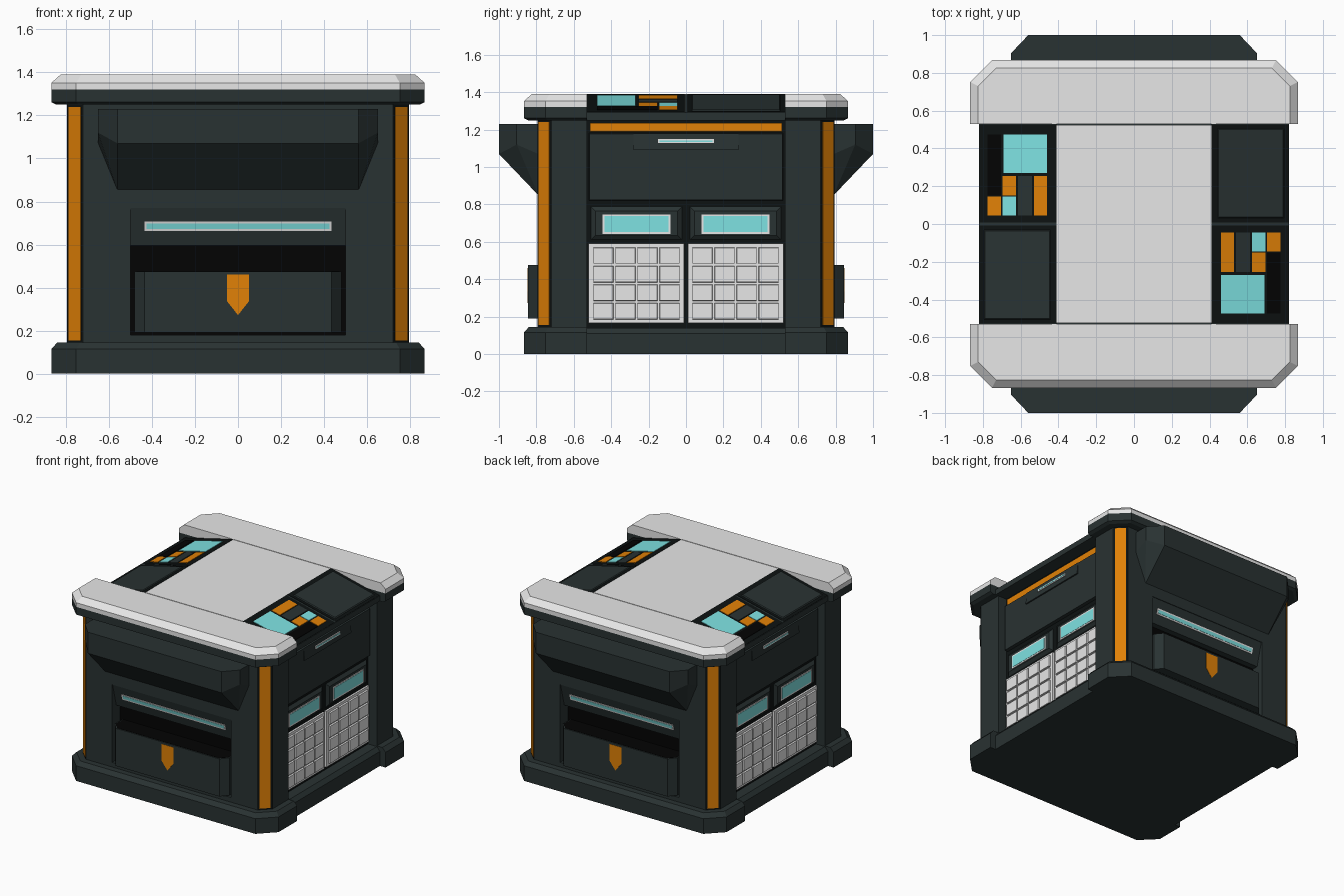
import bpy, bmesh
from math import pi
from mathutils import Matrix

cube = bpy.data.objects.get("Cube")
if cube:
    bpy.data.objects.remove(cube, do_unlink=True)


def material(name, r, g, b):
    m = bpy.data.materials.new(name)
    m.use_nodes = True
    m.diffuse_color = (r, g, b, 1)
    m.node_tree.nodes["Principled BSDF"].inputs["Base Color"].default_value = (r, g, b, 1)
    return m


DARK = material("dark slate", .022, .032, .032)
TRIM = material("shadow trim", .004, .006, .006)
BLACK = material("black", .001, .001, .001)
PALE = material("pale grey", .80, .80, .80)
WHITE = material("white", 1, 1, 1)
ORANGE = material("orange", .75, .22, .002)
CYAN = material("cyan", .21, .76, .76)


def loft(bm, *rings):
    """Bridge rings of points and cap both ends."""
    loops = [[bm.verts.new(p) for p in ring] for ring in rings]
    for a, b in zip(loops, loops[1:]):
        for i in range(len(a)):
            j = (i + 1) % len(a)
            bm.faces.new((a[i], a[j], b[j], b[i]))
    bm.faces.new(loops[0])
    bm.faces.new(loops[-1])


def at_z(plan, z):
    return [(x, y, z) for x, y in plan]


def prism(bm, plan, z0, z1):
    loft(bm, at_z(plan, z0), at_z(plan, z1))


def box(bm, x0, x1, y0, y1, z0, z1):
    prism(bm, [(x0, y0), (x1, y0), (x1, y1), (x0, y1)], z0, z1)


def side_rect(x, y0, y1, z0, z1):
    return [(x, y0, z0), (x, y1, z0), (x, y1, z1), (x, y0, z1)]


def side_plate(bm, x0, x1, y0, y1, z0, z1, taper=0):
    """Plate facing +x whose outer face shrinks by the taper."""
    t = taper
    loft(bm, side_rect(x0, y0, y1, z0, z1),
         side_rect(x1, y0 + t, y1 - t, z0 + t, z1 - t))


def build(name, mat, make, twice=True):
    """Make a part, and its copy turned half a circle."""
    bm = bmesh.new()
    make(bm)
    if twice:
        dup = bmesh.ops.duplicate(bm, geom=bm.verts[:] + bm.edges[:] + bm.faces[:])
        verts = [e for e in dup["geom"] if isinstance(e, bmesh.types.BMVert)]
        bmesh.ops.rotate(bm, verts=verts, matrix=Matrix.Rotation(pi, 3, "Z"))
    bmesh.ops.recalc_face_normals(bm, faces=bm.faces)
    mesh = bpy.data.meshes.new(name)
    bm.to_mesh(mesh)
    bm.free()
    mesh.materials.append(mat)
    bpy.context.collection.objects.link(bpy.data.objects.new(name, mesh))


MID = .53  # half depth of the middle section


def end_plan(r, c):
    k = r - c
    half = [(k, -r), (r, -k), (r, -MID)]
    return half + [(-x, y) for x, y in reversed(half)]


# Base, collar and cover at the front and back ends
E, C = .867, .115
build("base_end", DARK, lambda bm: loft(
    bm, at_z(end_plan(E, C), 0), at_z(end_plan(E, C), .115), at_z(end_plan(.84, .105), .145)))
build("base_middle", DARK, lambda bm: loft(
    bm, *[[(-x, -MID, z), (x, -MID, z), (x, MID, z), (-x, MID, z)]
          for x, z in ((.82, 0), (.82, .11), (.795, .14))]), False)
build("collar", DARK, lambda bm: loft(
    bm, at_z(end_plan(.845, .105), 1.25), at_z(end_plan(E, C), 1.262), at_z(end_plan(E, C), 1.32)))
build("cover_end", PALE, lambda bm: loft(
    bm, at_z(end_plan(E, C), 1.32), at_z(end_plan(E, C), 1.352), at_z(end_plan(.825, .095), 1.39)))
build("cover_middle", PALE, lambda bm: box(bm, -.41, .41, -.525, .525, 1.25, 1.39), False)


# Body: middle core, and end walls around the drawer opening
def end_wall(bm):
    for s in (-1, 1):
        prism(bm, [(s * x, y) for x, y in
                   ((.5, -MID), (.5, -.795), (.72, -.795), (.795, -.72), (.795, -MID))], .14, 1.25)
    box(bm, -.5, .5, -.795, -MID, .77, 1.25)
    box(bm, -.5, .5, -.795, -MID, .14, .18)


build("body_core", DARK, lambda bm: box(bm, -.70, .70, -MID, MID, .14, 1.25), False)
build("end_wall", DARK, end_wall)


def corner_strips(a, b, z0, z1, lift):
    """Plates on the cut corners, from x = a to x = b."""
    def make(bm):
        for s in (-1, 1):
            prism(bm, [(s * (x + up), x - 1.515 - up) for x, up in
                       ((a, -.003), (a, lift), (b, lift), (b, -.003))], z0, z1)
    return make


build("corner_groove", TRIM, corner_strips(.722, .793, .146, 1.248, .001))
build("corner_strip", ORANGE, corner_strips(.73, .785, .155, 1.24, .003))


# Hood with a sloping underside
def hood(bm):
    for s in (-1, 1):
        for x, y, z in ((.65, -.79, 1.23), (.65, -.79, 1.07), (.56, -.79, .85), (.65, -.905, 1.23),
                        (.65, -.905, 1.12), (.56, -1, 1.23), (.56, -1, 1.07)):
            bm.verts.new((s * x, y, z))
    bmesh.ops.convex_hull(bm, input=bm.verts[:])
    bmesh.ops.dissolve_limit(bm, angle_limit=.02, verts=bm.verts[:], edges=bm.edges[:])


build("hood", DARK, hood)


# Opening: sloped lamp panel, slot and drawer
def slope_y(z):
    return -.79 + (.77 - z) * .26


def lamp_plate(bm, half, z0, z1, lift):
    loft(bm, *[[(x, slope_y(z0) - lift, z0), (x, slope_y(z1) - lift, z1),
                (x, slope_y(z1), z1), (x, slope_y(z0), z0)] for x in (-half, half)])


build("lamp_panel", DARK, lambda bm: loft(bm, *[
    [(x, slope_y(.77), .77), (x, slope_y(.595), .595), (x, -.6, .595), (x, -.6, .77)]
    for x in (-.5, .5)]))
build("lamp_frame", WHITE, lambda bm: lamp_plate(bm, .435, .663, .707, .004))
build("lamp", CYAN, lambda bm: lamp_plate(bm, .425, .673, .697, .006))
build("slot", BLACK, lambda bm: box(bm, -.5, .5, -.70, -.6, .18, .595))


def drawer_plan(inset):
    half = [(.48 - inset, -.69), (.48 - inset, -.79), (.435 - inset, -.845 + inset)]
    return half + [(-x, y) for x, y in reversed(half)]


build("drawer", DARK, lambda bm: prism(bm, drawer_plan(0), .19, .475))
build("drawer_inside", BLACK, lambda bm: prism(bm, drawer_plan(.008), .47, .477))
build("drawer_tag", ORANGE, lambda bm: loft(bm, *[
    [(-.05, y, .46), (-.05, y, .335), (0, y, .272), (.05, y, .335), (.05, y, .46)]
    for y in (-.84, -.847)]))

# Upper side panel, set back under the console
build("side_frame", TRIM, lambda bm: side_plate(bm, .69, .72, -MID, MID, .14, 1.25))
build("side_panel", DARK, lambda bm: side_plate(bm, .71, .745, -.52, .52, .82, 1.182, .004))
build("side_strip", ORANGE, lambda bm: side_plate(bm, .71, .73, -.513, .513, 1.19, 1.236))
build("side_grip", DARK, lambda bm: loft(
    bm, side_rect(.74, -.28, .28, 1.09, 1.18),
    [(.756, -.28, 1.09), (.756, .28, 1.09), (.746, .28, 1.18), (.746, -.28, 1.18)]))
build("grip_lamp_frame", WHITE, lambda bm: side_plate(bm, .745, .757, -.15, .15, 1.128, 1.15))
build("grip_lamp", CYAN, lambda bm: side_plate(bm, .75, .759, -.143, .143, 1.135, 1.143))

# Two display bays and two key fields on each side
BAYS = (-.265, .265)


def in_bays(x0, x1, half, z0, z1, taper=0):
    def make(bm):
        for y in BAYS:
            side_plate(bm, x0, x1, y - half, y + half, z0, z1, taper)
    return make


build("display_bay", DARK, in_bays(.715, .738, .25, .605, .795, .03))
build("display_frame", WHITE, in_bays(.73, .741, .182, .643, .747))
build("display", CYAN, in_bays(.735, .743, .172, .653, .737))
build("key_plate", PALE, in_bays(.715, .735, .255, .165, .59))


def keys(bm):
    for y in BAYS:
        for i in range(4):
            for j in range(4):
                cy, cz = y + (i - 1.5) * .118, .378 + (j - 1.5) * .099
                side_plate(bm, .73, .748, cy - .054, cy + .054, cz - .044, cz + .044, .002)


build("keys", PALE, keys)


# Sloped consoles along both sides of the top
def slope_z(x):
    return 1.39 - (x - .41) * .24


def console_plate(bm, x0, x1, y0, y1, lift, taper=0):
    rings = []
    for up, t in ((-.01, 0), (lift, taper)):
        rings.append([(x, y, slope_z(x) + up) for x, y in (
            (x0 + t, y0 + t), (x1 - t, y0 + t), (x1 - t, y1 - t), (x0 + t, y1 - t))])
    loft(bm, *rings)


def plates(lift, *rects):
    def make(bm):
        for r in rects:
            console_plate(bm, *r, lift)
    return make


build("console", DARK, lambda bm: loft(bm, *[
    [(.41, y, 1.388), (.82, y, slope_z(.82)), (.82, y, 1.25), (.41, y, 1.25)]
    for y in (-MID, MID)]))
build("console_tray", TRIM, plates(.002, (.411, .817, -.528, -.008), (.411, .817, .008, .528)))
build("console_lid", DARK, lambda bm: console_plate(bm, .432, .805, .02, .515, .008, .016))
build("console_screens", CYAN, plates(.006, (.46, .69, -.475, -.27), (.625, .695, -.145, -.045)))
build("console_orange_keys", ORANGE, plates(
    .006, (.46, .53, -.255, -.045), (.625, .695, -.255, -.152), (.705, .775, -.145, -.045)))
build("console_dark_key", DARK, plates(.006, (.54, .615, -.255, -.045)))
build("console_black_key", BLACK, plates(.006, (.705, .775, -.475, -.152)))
